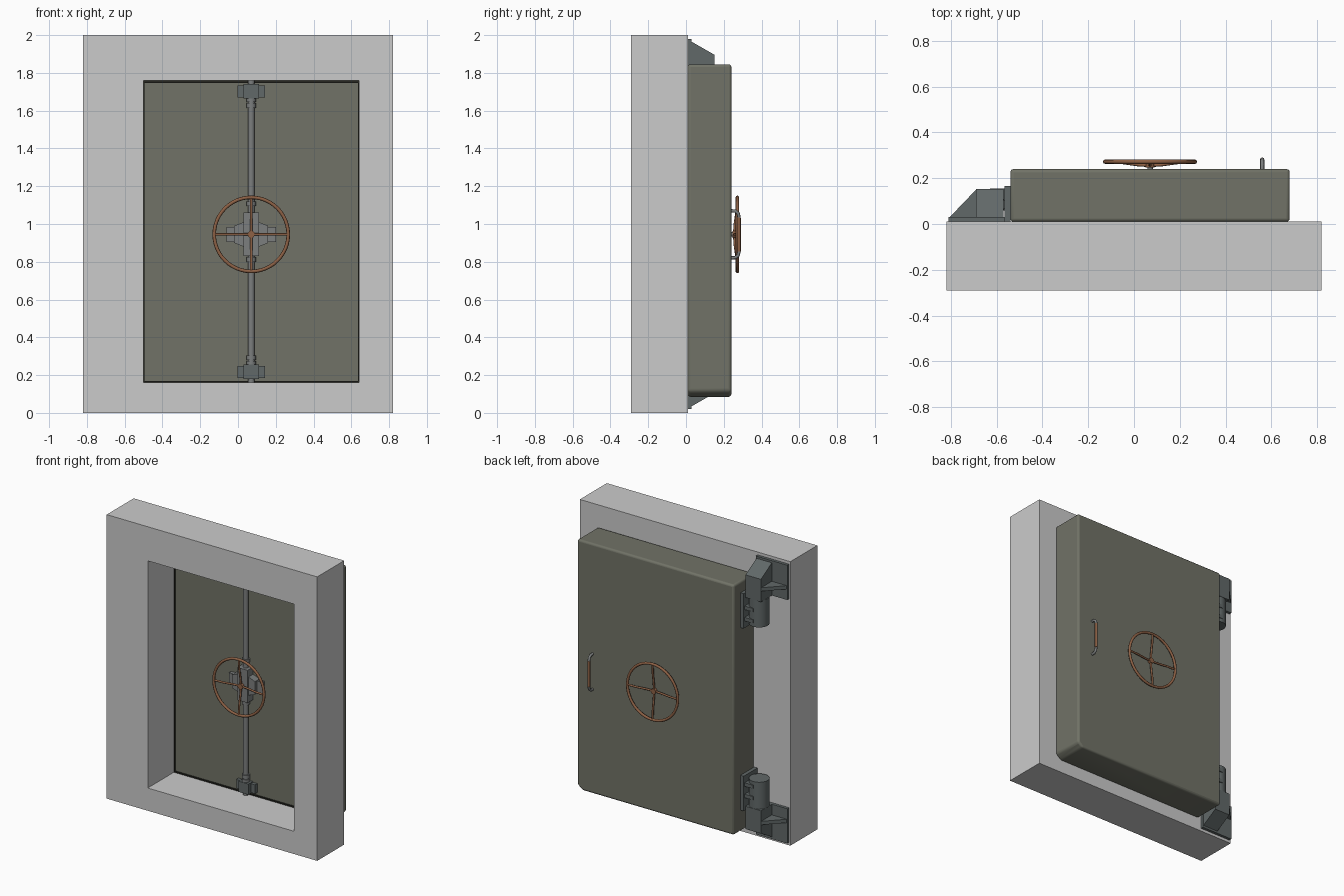
import bpy, bmesh, math
from mathutils import Vector

if "Cube" in bpy.data.objects:
    bpy.data.objects.remove(bpy.data.objects["Cube"])


def material(name, r, g, b):
    m = bpy.data.materials.new(name)
    m.diffuse_color = (r, g, b, 1)
    m.use_nodes = True
    m.node_tree.nodes["Principled BSDF"].inputs["Base Color"].default_value = m.diffuse_color
    return m


OLIVE = material("olive_paint", 0.165, 0.17, 0.135)
IRON = material("dark_iron", 0.12, 0.14, 0.14)
STEEL = material("steel", 0.2, 0.21, 0.21)
COPPER = material("copper", 0.27, 0.12, 0.06)
RUBBER = material("rubber", 0.02, 0.02, 0.015)


def add_object(name, bm, mat=None):
    bmesh.ops.recalc_face_normals(bm, faces=bm.faces)
    me = bpy.data.meshes.new(name)
    bm.to_mesh(me)
    bm.free()
    ob = bpy.data.objects.new(name, me)
    bpy.context.collection.objects.link(ob)
    if mat:
        me.materials.append(mat)
    return ob


def smooth(ob):
    bpy.ops.object.select_all(action='DESELECT')
    ob.select_set(True)
    bpy.context.view_layer.objects.active = ob
    bpy.ops.object.shade_smooth_by_angle(angle=math.radians(40))


def prism(name, points, offset, mat=None):
    bm = bmesh.new()
    face = bm.faces.new([bm.verts.new(p) for p in points])
    ext = bmesh.ops.extrude_face_region(bm, geom=[face], use_keep_orig=True)
    verts = [e for e in ext["geom"] if isinstance(e, bmesh.types.BMVert)]
    bmesh.ops.translate(bm, verts=verts, vec=offset)
    return add_object(name, bm, mat)


def box(name, x0, x1, y0, y1, z0, z1, mat=None):
    return prism(name, [(x0, y0, z0), (x1, y0, z0), (x1, y1, z0), (x0, y1, z0)],
                 (0, 0, z1 - z0), mat)


def cylinder(name, a, b, r, mat, sides=24, r2=None):
    a, b = Vector(a), Vector(b)
    bm = bmesh.new()
    bmesh.ops.create_cone(bm, cap_ends=True, segments=sides, radius1=r,
                          radius2=r if r2 is None else r2, depth=(b - a).length)
    ob = add_object(name, bm, mat)
    ob.rotation_mode = 'QUATERNION'
    ob.rotation_quaternion = (b - a).to_track_quat('Z', 'Y')
    ob.location = (a + b) / 2
    smooth(ob)
    return ob


def tube(name, paths, r, mat, cyclic=False):
    cu = bpy.data.curves.new(name, 'CURVE')
    cu.dimensions = '3D'
    cu.bevel_depth = r
    cu.bevel_resolution = 2
    cu.use_fill_caps = True
    for pts in paths:
        s = cu.splines.new('POLY')
        s.points.add(len(pts) - 1)
        for p, co in zip(s.points, pts):
            p.co = (*co, 1)
        s.use_cyclic_u = cyclic
        s.use_smooth = True
    cu.materials.append(mat)
    ob = bpy.data.objects.new(name, cu)
    bpy.context.collection.objects.link(ob)
    return ob


def ring_frame(name, outer, inner, y0, y1, mat=None):
    # rectangular frame: outer and inner are (x0, x1, z0, z1)
    bm = bmesh.new()
    loops = []
    for (x0, x1, z0, z1), y in ((outer, y0), (inner, y0), (inner, y1), (outer, y1)):
        loops.append([bm.verts.new((x, y, z)) for x, z in
                      ((x0, z0), (x1, z0), (x1, z1), (x0, z1))])
    for i in range(4):
        a, b = loops[i], loops[(i + 1) % 4]
        for j in range(4):
            k = (j + 1) % 4
            bm.faces.new((a[j], a[k], b[k], b[j]))
    return add_object(name, bm, mat)


# wall frame with an off-centre doorway and a dark seal
ring_frame("wall_frame", (-0.82, 0.82, 0, 2), (-0.5, 0.64, 0.16, 1.76), -0.29, 0.01)
ring_frame("door_seal", (-0.5, 0.64, 0.16, 1.76), (-0.494, 0.634, 0.168, 1.746), 0.0, 0.01, RUBBER)

# thick door slab with rounded edges and clipped lower corner
door = prism("door", [(-0.54, 0.01, 0.085), (0.64, 0.01, 0.085), (0.68, 0.01, 0.115),
                      (0.68, 0.01, 1.845), (-0.54, 0.01, 1.845)], (0, 0.23, 0), OLIVE)
bev = door.modifiers.new("round_edges", 'BEVEL')
bev.width = 0.014
bev.segments = 3
smooth(door)

# hand wheels, outside and inside
CX, CZ = 0.07, 0.945


def hand_wheel(name, y_rim, y_hub, y_base):
    def at(r, t, y):
        return (CX + r * math.cos(t), y, CZ + r * math.sin(t))
    rim = [at(0.196, i * math.tau / 48, y_rim) for i in range(48)]
    tube(name + "_rim", [rim], 0.0095, COPPER, True)
    d = y_rim - y_hub
    spokes = []
    for k in range(4):
        t = k * math.pi / 2
        spokes.append([at(r, t, y_hub + d * f) for r, f in
                       ((0.005, 0), (0.05, 0.15), (0.09, 0.5), (0.13, 0.85), (0.194, 1))])
    tube(name + "_spokes", spokes, 0.007, COPPER)
    e = 0.01 if d > 0 else -0.01
    cylinder(name + "_hub", (CX, y_hub - e, CZ), (CX, y_hub + e, CZ), 0.019, COPPER, 16)
    cylinder(name + "_shaft", (CX, y_base, CZ), (CX, y_hub, CZ), 0.012, STEEL, 16)


hand_wheel("outer_wheel", 0.272, 0.256, 0.235)
hand_wheel("inner_wheel", -0.09, -0.068, 0.0)

# pull handle outside: steel ends and copper grip
for s in (-1, 1):
    tube("handle_end", [[(0.56, 0.235, CZ + s * 0.125), (0.56, 0.262, CZ + s * 0.123),
                         (0.56, 0.276, CZ + s * 0.112), (0.56, 0.281, CZ + s * 0.09)]],
         0.009, STEEL)
tube("handle_grip", [[(0.56, 0.281, CZ - 0.09), (0.56, 0.281, CZ + 0.09)]], 0.0095, COPPER)

# central gearbox of the inner lock
box("gearbox_body", 0.03, 0.11, -0.05, 0.01, 0.83, 1.06, STEEL)
for s in (-1, 1):
    prism("gearbox_side", [(CX + s * 0.04, -0.04, CZ - 0.065), (CX + s * 0.09, -0.04, CZ - 0.045),
                           (CX + s * 0.09, -0.04, CZ + 0.045), (CX + s * 0.04, -0.04, CZ + 0.065)],
          (0, 0.05, 0), STEEL)
    a, b = sorted((CX + s * 0.09, CX + s * 0.13))
    box("gearbox_ear", a, b, -0.015, 0.01, CZ - 0.04, CZ + 0.04, STEEL)

# locking rods with collars and guides, up and down
MZ = 0.96
for s in (-1, 1):
    def z(h):
        return MZ + s * h
    cylinder("locking_rod", (CX, -0.012, z(0.08)), (CX, -0.012, z(0.799)), 0.018, STEEL)
    for h in (0.135, 0.655, 0.685):
        cylinder("rod_collar", (CX, -0.012, z(h)), (CX, -0.012, z(h + 0.025)), 0.025, STEEL)
    lo, hi = sorted((z(0.705), z(0.78)))
    box("guide_block", 0.03, 0.11, -0.04, 0.01, lo, hi, IRON)
    for t in (-1, 1):
        a, b = sorted((CX + t * 0.04, CX + t * 0.073))
        box("guide_ear", a, b, -0.015, 0.01, lo + 0.006, hi - 0.006, IRON)

# hinges, mirrored about mid height
for s in (-1, 1):
    def z(v):
        return 1 + s * (v - 1)

    def hbox(name, x0, x1, y0, y1, z0, z1):
        lo, hi = sorted((z(z0), z(z1)))
        return box(name, x0, x1, y0, y1, lo, hi, IRON)
    hbox("hinge_wall_plate", -0.81, -0.565, 0.01, 0.03, 1.735, 1.98)
    prism("hinge_bracket", [(-0.69, y, z(h)) for y, h in
                            ((0.03, 1.735), (0.152, 1.735), (0.152, 1.895), (0.03, 1.965))],
          (0.12, 0, 0), IRON)
    prism("hinge_gusset", [(-0.805, 0.03, z(1.81)), (-0.69, 0.03, z(1.81)), (-0.69, 0.15, z(1.81))],
          (0, 0, s * 0.025), IRON)
    cylinder("hinge_barrel", (-0.63, 0.085, z(1.545)), (-0.63, 0.085, z(1.735)), 0.066, IRON, 32)
    hbox("hinge_door_plate", -0.565, -0.54, 0.012, 0.165, 1.52, 1.765)
    for h in (1.57, 1.65):
        hbox("hinge_rib", -0.63, -0.56, 0.06, 0.155, h, h + 0.025)
